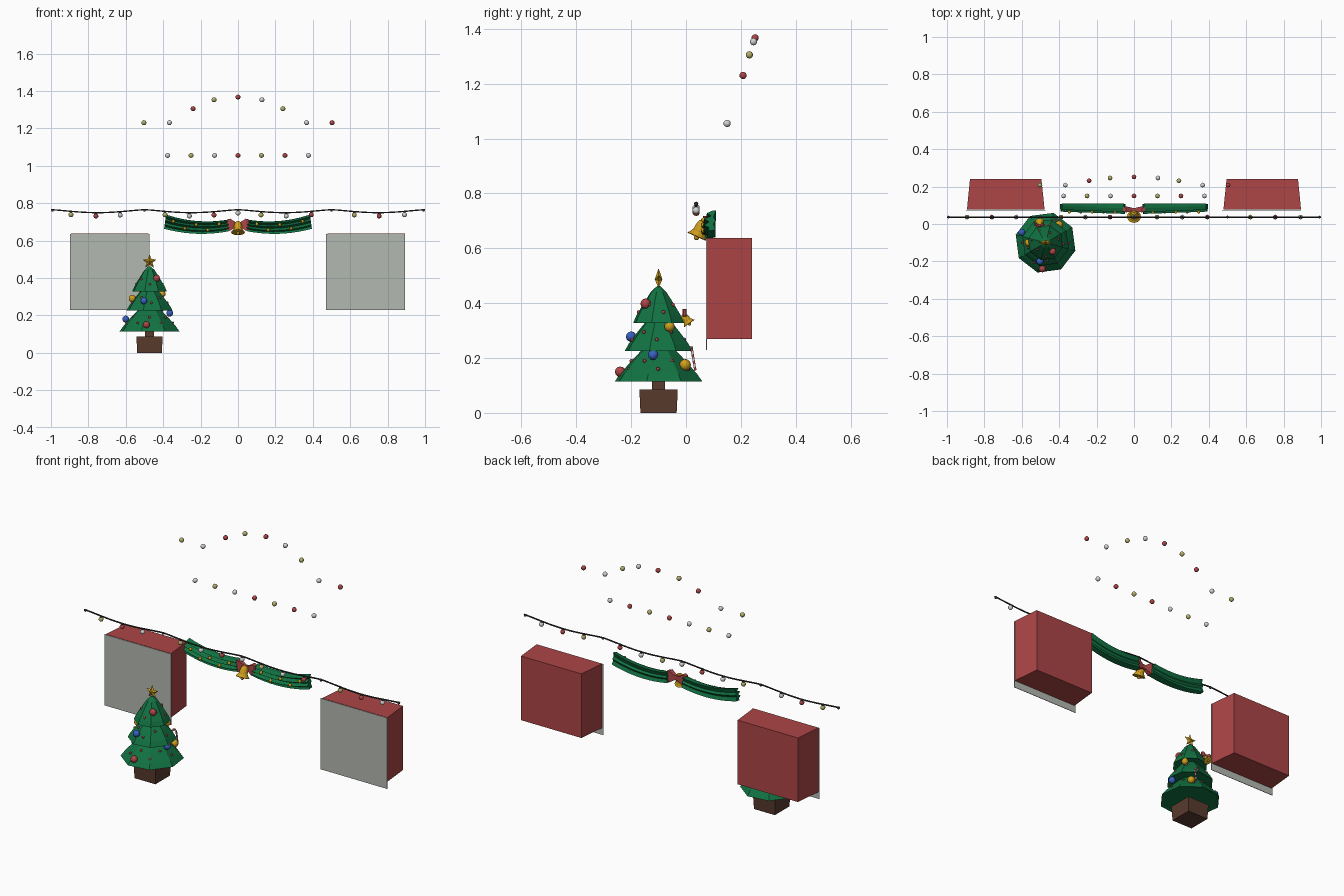
import bpy, bmesh, math
from mathutils import Matrix, Vector, Euler

if "Cube" in bpy.data.objects:
    bpy.data.objects.remove(bpy.data.objects["Cube"])

def mat(name, c):
    m = bpy.data.materials.new(name)
    m.diffuse_color = (*c, 1)
    m.use_nodes = True
    m.node_tree.nodes["Principled BSDF"].inputs["Base Color"].default_value = m.diffuse_color
    return m

GREEN = mat("pine green", (0.006, 0.17, 0.055))
RED = mat("red", (0.42, 0.06, 0.062))
GREY = mat("plate grey", (0.45, 0.48, 0.44))
GOLD = mat("gold", (0.62, 0.34, 0.012))
BROWN = mat("bark brown", (0.10, 0.043, 0.027))
BLUE = mat("blue", (0.04, 0.12, 0.56))
WHITE = mat("white", (0.65, 0.65, 0.65))
PALE = mat("pale yellow", (0.46, 0.43, 0.15))
DARK = mat("wire dark", (0.03, 0.03, 0.03))

def finish(name, bm, m, smooth=False):
    bmesh.ops.recalc_face_normals(bm, faces=bm.faces)
    me = bpy.data.meshes.new(name)
    bm.to_mesh(me)
    bm.free()
    me.materials.append(m)
    ob = bpy.data.objects.new(name, me)
    bpy.context.collection.objects.link(ob)
    for p in me.polygons:
        p.use_smooth = smooth
    return ob

def build(name, verts, faces, m):
    bm = bmesh.new()
    vs = [bm.verts.new(v) for v in verts]
    for f in faces:
        bm.faces.new([vs[i] for i in f])
    return finish(name, bm, m)

def balls(name, pts, m, seg=10):
    """Many balls (x, y, z, r) in one object."""
    bm = bmesh.new()
    for x, y, z, r in pts:
        bmesh.ops.create_uvsphere(bm, u_segments=seg, v_segments=seg * 2 // 3, radius=r,
                                  matrix=Matrix.Translation((x, y, z)))
    return finish(name, bm, m, True)

def prism(name, a, b, z0, z1, m, c):
    """Square block, half width a at the bottom and b at the top."""
    bm = bmesh.new()
    bmesh.ops.create_cone(bm, cap_ends=True, segments=4, radius1=a * 2 ** .5, radius2=b * 2 ** .5, depth=z1 - z0,
                          matrix=Matrix.Translation((c[0], c[1], (z0 + z1) / 2)) @ Matrix.Rotation(math.pi / 4, 4, 'Z'))
    return finish(name, bm, m)

def lathe(name, prof, n, m, xf, turn=0):
    """Spin an (r, z) profile, capping both ends."""
    v, f = [], []
    for r, z in prof:
        for i in range(n):
            a = turn + 2 * math.pi * i / n
            v.append(xf @ Vector((r * math.cos(a), r * math.sin(a), z)))
    for j in range(len(prof) - 1):
        for i in range(n):
            k = (i + 1) % n
            f.append((j * n + i, j * n + k, j * n + n + k, j * n + n + i))
    f += [tuple(range(n))[::-1], tuple(range(len(v) - n, len(v)))]
    return build(name, v, f, m)

def tube(name, pts, r, m):
    cu = bpy.data.curves.new(name, 'CURVE')
    cu.dimensions = '3D'
    cu.bevel_depth, cu.bevel_resolution, cu.use_fill_caps = r, 1, True
    s = cu.splines.new('POLY')
    s.points.add(len(pts) - 1)
    for p, q in zip(s.points, pts):
        p.co = (*q, 1)
    cu.materials.append(m)
    ob = bpy.data.objects.new(name, cu)
    bpy.context.collection.objects.link(ob)

def bell(name, loc, tilt, s):
    """Bell with a clapper; loc is the crown."""
    xf = Matrix.Translation(loc) @ Euler(tilt).to_matrix().to_4x4()
    prof = [(.006, 0), (.014, -.006), (.019, -.02), (.021, -.04), (.028, -.052), (.034, -.058), (.03, -.06)]
    lathe(name, [(r * s, z * s) for r, z in prof], 12, GOLD, xf)
    c = xf @ Vector((0, 0, -.062 * s))
    balls(name + "_clapper", [(*c, .009 * s)], GOLD)

def bow(name, loc, w, h):
    """Two flared loops and a knot."""
    x, y, z = loc
    for sx in (-1, 1):
        v = [(x + sx * a, y + b, z + c) for a, hh, d in ((w * .1, h * .3, h * .25), (w * .7, h, h * .5), (w, h * .85, h * .3))
             for b, c in ((-d, -hh), (-d, hh), (d, hh), (d, -hh))]
        f = [(j + i, j + (i + 1) % 4, j + 4 + (i + 1) % 4, j + 4 + i) for j in (0, 4) for i in range(4)]
        build(name + "_loop", v, f + [(0, 1, 2, 3), (8, 9, 10, 11)], RED)
    prism(name + "_knot", h * .4, h * .4, z - h * .4, z + h * .4, RED, (x, y - h * .2))

# tree: pot, trunk, three eight-sided tiers
TX, TY = -0.473, -0.1
prism("pot", .066, .07, 0, .086, BROWN, (TX, TY))
prism("trunk", .024, .024, .086, .13, BROWN, (TX, TY))
TIERS = [(.115, .165, .265), (.225, .128, .365), (.327, .096, .462)]
for z, r, top in TIERS:
    prof = [(r * .9, z + .004), (r, z), (r * .88, z + .027), (r * .62, z + (top - z) * .5), (r * .3, z + (top - z) * .85), (.006, top)]
    lathe("tree_tier", prof, 8, GREEN, Matrix.Translation((TX, TY, 0)), math.radians(30))

# five-pointed star with raised centres
sv = [(TX + (.04, .017)[i % 2] * math.sin(i * math.pi / 5), TY, .487 + (.04, .017)[i % 2] * math.cos(i * math.pi / 5)) for i in range(10)]
sv += [(TX, TY - .014, .487), (TX, TY + .014, .487)]
build("tree_star", sv, [(i, (i + 1) % 10, k) for i in range(10) for k in (10, 11)], GOLD)

# tree ornaments
balls("red_ornaments", [(-.435, -.147, .398, .019), (-.49, -.24, .15, .019)], RED)
balls("blue_ornaments", [(-.503, -.2, .278, .019), (-.6, -.045, .18, .019), (-.365, -.12, .212, .019)], BLUE)
balls("gold_ornaments", [(-.565, -.1, .29, .02), (-.405, -.06, .315, .019), (-.40, -.003, .175, .021)], GOLD)
beads = []
for (z, r, top), n in zip(TIERS, (12, 9, 7)):
    for i in range(n):
        a = 2 * math.pi * i / n + z * 9
        k = .3 + .2 * (i % 2)
        rr = r * (.99 - .78 * k)
        beads.append((TX + rr * math.cos(a), TY + rr * math.sin(a), z + (top - z) * k, .007))
balls("tree_beads", beads, RED, 6)
bell("tree_bell", (-.505, -.012, .36), (math.radians(35), 0, 0), .7)
bow("tree_bow", (-.505, -.005, .365), .03, .014)

# striped candy cane on the back of the tree
cane = [(-.405, .034 - .012 * i / 6, .155 + .07 * i / 6) for i in range(7)]
cane += [(-.418 + .013 * math.cos(a), .02, .228 + .013 * math.sin(a)) for a in (.5, 1.2, 1.9, 2.6, 3.3)]
for i in range(len(cane) - 1):
    tube("candy_cane_stripe", cane[i:i + 2], .005, (RED, WHITE)[i % 2])

# two tapered boxes with thin front plates
for s in (-1, 1):
    v = [(s * x, y, z) for z in (.27, .637) for x, y in ((.478, .077), (.893, .077), (.877, .24), (.495, .24))]
    build("red_box", v, [(0, 1, 2, 3), (4, 5, 6, 7)] + [(i, (i + 1) % 4, (i + 1) % 4 + 4, i + 4) for i in range(4)], RED)
    cx = -.686 if s < 0 else .682
    v = [(cx + a * .212, y, z) for y in (.073, .076) for a, z in ((-1, .23), (1, .23), (1, .636), (-1, .636))]
    build("front_plate", v, [(0, 1, 2, 3), (4, 5, 6, 7)] + [(i, (i + 1) % 4, (i + 1) % 4 + 4, i + 4) for i in range(4)], GREY)

# light string hanging in four scallops
def wire_z(x):
    return .765 - .016 * abs(math.sin(2 * math.pi * x)) ** 1.3
tube("light_wire", [(x / 40, .037, wire_z(x / 40)) for x in range(-40, 41)], .004, DARK)
balls("wire_hooks", [(x, .037, .762, .008) for x in (-.992, -.5, 0, .5, .992)], DARK, 6)
COL = {"y": PALE, "r": RED, "w": WHITE}
string_x = (-.893, -.76, -.63, -.39, -.26, -.128, 0, .123, .258, .392, .622, .755, .89)
pts = [(x, .037, wire_z(x) - .018, c) for x, c in zip(string_x, "yrwywrwywryrw")]
for x, y, z, c in pts:
    tube("bulb_socket", [(x, y, z + .006), (x, y, z + .02)], .006, DARK)

# floating lights: an arch and a straight row
arch = ((0, .252, 1.367), (.128, .246, 1.353), (.24, .231, 1.305), (.367, .208, 1.23), (.503, .208, 1.23))
full = [(-x, y, z) for x, y, z in arch[:0:-1]] + list(arch)
pts += [(*p, c) for p, c in zip(full, "ywryrwywr")]
pts += [(x * .1255, .15, 1.055, c) for x, c in zip(range(-3, 4), "wywryrw")]
for c, m in COL.items():
    balls("light_bulbs", [(x, y, z, .0135) for x, y, z, k in pts if k == c], m, 8)

# garland: pleated cross-section swept along a sagging path, both sides
def swag(t):
    return .05 + .34 * t, .673 - .075 * t * (1 - t) * 1.1 + .02 * t
section = [(.008, .034), (-.012, .026), (.004, .016), (-.022, .006), (-.004, -.004), (-.022, -.016), (-.004, -.024), (-.008, -.036),
           (.02, -.032), (.012, -.012), (.02, 0), (.012, .012), (.022, .036)]
N, K = 10, len(section)
for s in (-1, 1):
    v, f = [], []
    for j in range(N + 1):
        t = j / N
        x, z = swag(t)
        k = .85 + .2 * t
        for y, h in section:
            v.append((s * (x - h * (.25 * t - .1)), .088 + y - .012 * (1 - t) * (y < .01), z + h * k + .008))
    for j in range(N):
        f += [(j * K + i, j * K + (i + 1) % K, j * K + K + (i + 1) % K, j * K + K + i) for i in range(K)]
    f += [tuple(range(K)), tuple(range(N * K, N * K + K))]
    build("garland", v, f, GREEN)
dots = []
for s in (-1, 1):
    for i in range(5):
        x, z = swag(.15 + .18 * i)
        dots.append((s * x, .064, z + .008 + (.014, -.012)[i % 2], .009))
balls("garland_beads", dots, GOLD, 8)

# garland centre: bow and bell
bow("garland_bow", (0, .078, .685), .06, .032)
bell("garland_bell", (0, .066, .702), (math.radians(-24), 0, 0), 1.1)
